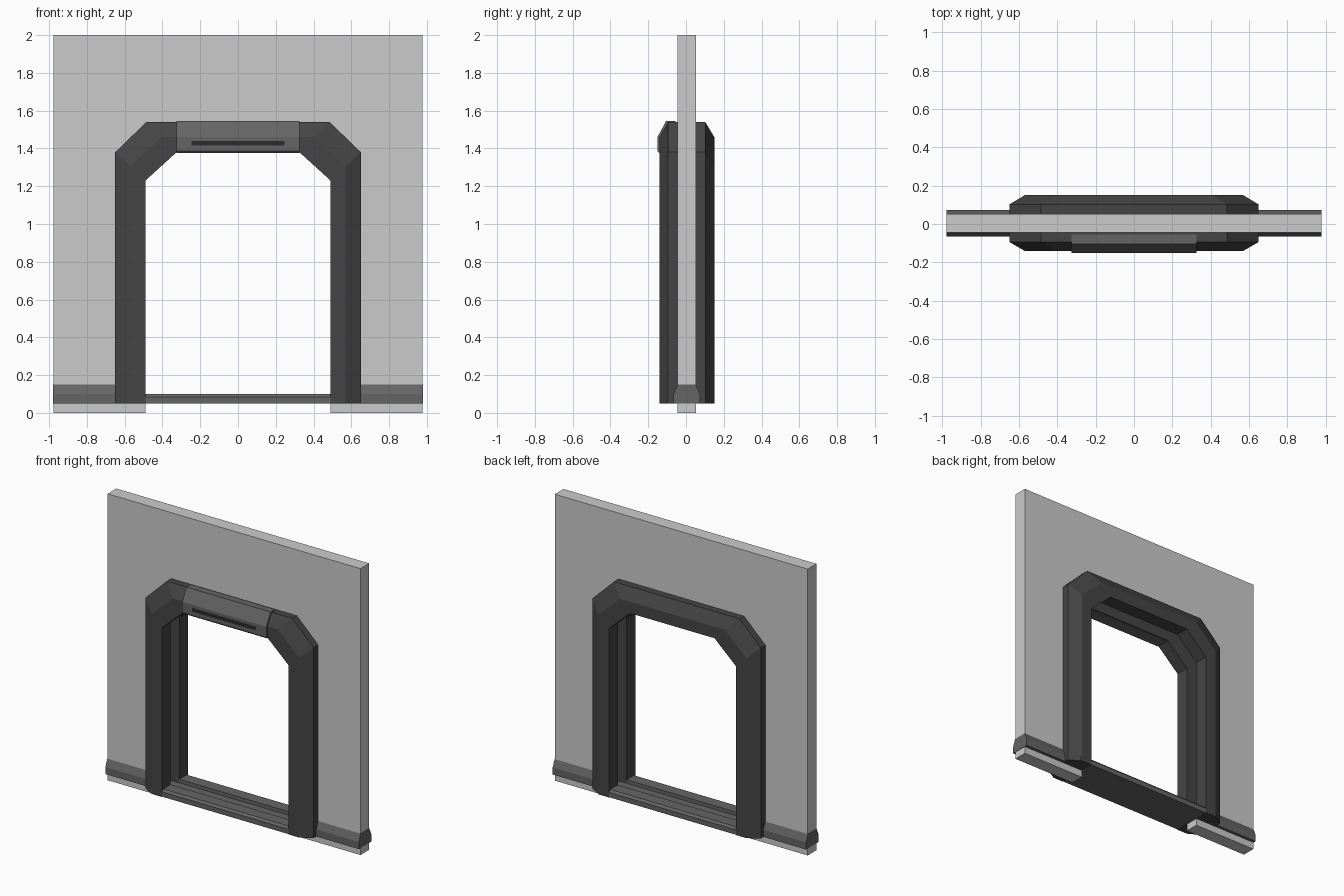
import bpy, bmesh

if "Cube" in bpy.data.objects:
    bpy.data.objects.remove(bpy.data.objects["Cube"])

YC = 0.004          # mid-plane of the wall
WT = 0.048          # half wall thickness


def material(name, v):
    m = bpy.data.materials.new(name)
    m.diffuse_color = (v, v, v * 1.01, 1)
    m.use_nodes = True
    m.node_tree.nodes["Principled BSDF"].inputs["Base Color"].default_value = m.diffuse_color
    return m


DARK = material("dark_frame", 0.06)
MID = material("mid_grey", 0.13)
BLACK = material("slot_dark", 0.025)


def loft(name, rings, mat=None, closed=False):
    """Skin a list of equal-length rings; cap both ends unless closed."""
    bm = bmesh.new()
    vs = [[bm.verts.new(p) for p in r] for r in rings]
    n = len(rings[0])
    for a, b in zip(vs, vs[1:]):
        for i in range(n):
            j = (i + 1) % n
            bm.faces.new((a[i], a[j], b[j], b[i]))
    bm.faces.new(vs[0])
    bm.faces.new(vs[-1])
    bmesh.ops.recalc_face_normals(bm, faces=bm.faces)
    me = bpy.data.meshes.new(name)
    bm.to_mesh(me)
    bm.free()
    ob = bpy.data.objects.new(name, me)
    bpy.context.collection.objects.link(ob)
    if mat:
        me.materials.append(mat)
    return ob


def along_x(name, yz, x0, x1, mat=None):
    return loft(name, [[(x, y, z) for y, z in yz] for x in (x0, x1)], mat)


def along_y(name, xz, y0, y1, mat=None):
    return loft(name, [[(x, y, z) for x, z in xz] for y in (y0, y1)], mat)


def arch(t, z0):
    """Chamfered doorway outline: t=0 inner edge, t=1 outer edge."""
    half = [(0.49 + 0.16 * t, z0), (0.49 + 0.16 * t, 1.23 + 0.15 * t),
            (0.325 + 0.16 * t, 1.38 + 0.16 * t)]
    return half + [(-x, z) for x, z in reversed(half)]


# Wall with the doorway notch, edge hidden inside the frame
along_y("wall", [(-0.977, 0.05), (-0.977, 2), (0.977, 2), (0.977, 0.05)] + arch(0.75, 0.05),
        YC - WT, YC + WT)

# Door frame: bevelled section with a door groove, swept round the arch
section = [(0, -0.14), (0.5, -0.14), (1, -0.094), (1, 0.102), (0.5, 0.15), (0, 0.15),
           (0, YC + WT), (0.5, YC + WT), (0.5, YC - WT), (0, YC - WT)]
paths = [(arch(t, 0.05), y) for t, y in section]
loft("door_frame", [[(p[i][0], y, p[i][1]) for p, y in paths] for i in range(6)], DARK)

# Sill between the jambs, with the door track
along_x("sill", [(-0.138, 0.051), (-0.138, 0.085), (-0.125, 0.1), (YC - WT, 0.1), (YC - WT, 0.075),
                 (YC + WT, 0.075), (YC + WT, 0.1), (0.135, 0.1), (0.148, 0.085), (0.148, 0.051)],
        -0.575, 0.575, MID)

# Wall foot and skirting on each side
for side, s in (("left", -1), ("right", 1)):
    along_x("wall_foot_" + side, [(YC - WT, 0), (YC - WT, 0.05), (YC + WT, 0.05), (YC + WT, 0)],
            s * 0.49, s * 0.977)
    along_x("skirting_" + side,
            [(YC - 0.069, 0.05), (YC - 0.069, 0.1), (YC - WT, 0.15),
             (YC + WT, 0.15), (YC + 0.069, 0.1), (YC + 0.069, 0.05)],
            s * 0.6, s * 0.979, MID)

# Lintel cover on the front, with a recessed slot
lintel = along_x("lintel_cover", [(-0.05, 1.376), (-0.142, 1.376), (-0.151, 1.386), (-0.151, 1.46),
                                  (-0.105, 1.546), (-0.055, 1.546)], -0.325, 0.325, MID)
slot = [(-0.245, 1.415), (-0.245, 1.44), (0.245, 1.44), (0.245, 1.415)]
cutter = along_y("slot_cutter", slot, -0.2, -0.143)
cutter.hide_render = True
cutter.hide_viewport = True
cut = lintel.modifiers.new("slot", 'BOOLEAN')
cut.operation = 'DIFFERENCE'
cut.solver = 'EXACT'
cut.object = cutter
along_y("slot_back", slot, -0.145, -0.142, BLACK)
